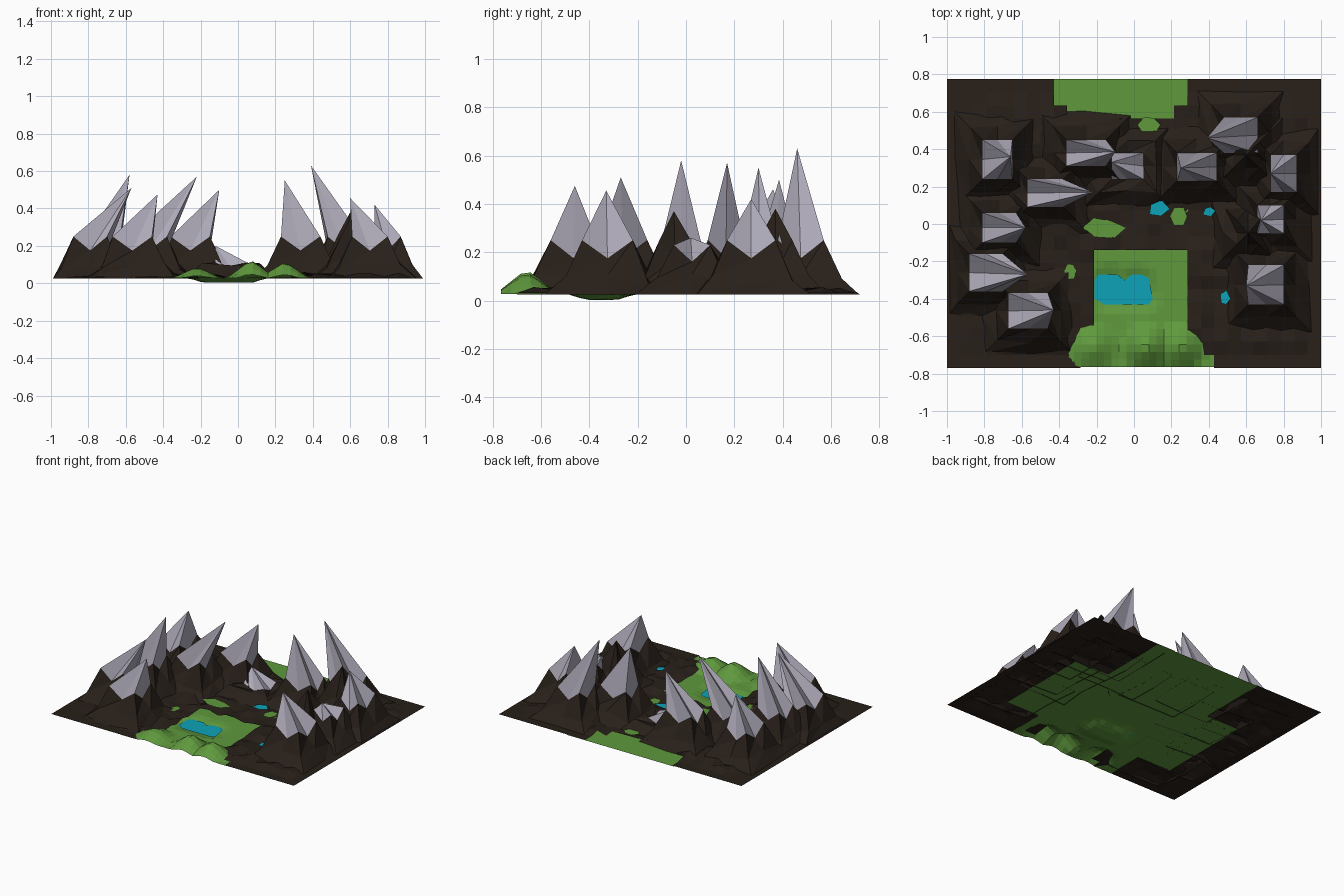
import bpy, bmesh, math, random

if "Cube" in bpy.data.objects:
    bpy.data.objects.remove(bpy.data.objects["Cube"])
random.seed(4)


def material(name, rgb):
    m = bpy.data.materials.new(name)
    m.diffuse_color = (*rgb, 1)
    m.use_nodes = True
    m.node_tree.nodes["Principled BSDF"].inputs["Base Color"].default_value = m.diffuse_color
    return m


ROCK = material("rock", (0.021, 0.014, 0.010))
SNOW = material("snow", (0.42, 0.40, 0.48))
GRASS = material("grass", (0.115, 0.32, 0.047))
WATER = material("water", (0.004, 0.36, 0.48))


def finish(name, bm, mats):
    me = bpy.data.meshes.new(name)
    bm.to_mesh(me)
    bm.free()
    for m in mats:
        me.materials.append(m)
    ob = bpy.data.objects.new(name, me)
    bpy.context.collection.objects.link(ob)
    return ob


def sheet(name, x0, x1, y0, y1, nx, ny, height, mat, keep):
    """Flat-shaded height field; keep() chooses cells by their centre."""
    bm = bmesh.new()
    xs = [x0 + (x1 - x0) * i / nx for i in range(nx + 1)]
    ys = [y0 + (y1 - y0) * j / ny for j in range(ny + 1)]
    v = [[bm.verts.new((x, y, height(x, y))) for y in ys] for x in xs]
    for i in range(nx):
        for j in range(ny):
            if keep((xs[i] + xs[i + 1]) / 2, (ys[j] + ys[j + 1]) / 2):
                bm.faces.new((v[i][j], v[i + 1][j], v[i + 1][j + 1], v[i][j + 1]))
    bmesh.ops.delete(bm, geom=[p for p in bm.verts if not p.link_faces], context='VERTS')
    return finish(name, bm, [mat])


# Mountains: snow-line rectangle x0, x1, y0, y1, then tip x, y, z
PEAKS = [
    (-0.81, -0.65, 0.24, 0.45, -0.66, 0.36, 0.46),
    (-0.81, -0.63, -0.10, 0.06, -0.58, -0.02, 0.58),
    (-0.88, -0.70, -0.36, -0.16, -0.57, -0.27, 0.51),
    (-0.67, -0.46, -0.56, -0.37, -0.43, -0.46, 0.475),
    (-0.57, -0.38, 0.09, 0.24, -0.22, 0.17, 0.57),
    (-0.36, -0.15, 0.31, 0.45, -0.10, 0.385, 0.50),
    (0.23, 0.44, 0.23, 0.38, 0.25, 0.30, 0.55),
    (0.48, 0.66, 0.38, 0.57, 0.39, 0.46, 0.63),
    (0.73, 0.87, 0.17, 0.37, 0.73, 0.27, 0.42),
    (0.61, 0.80, -0.43, -0.22, 0.60, -0.33, 0.455),
]
SQUARE = [(-1, -1), (0, -1), (1, -1), (1, 0), (1, 1), (0, 1), (-1, 1), (-1, 0)]


def mountain(name, x0, x1, y0, y1, tx, ty, tz, snowy=True, top=0.25):
    """Square rock skirt in three rings, then a sharp leaning tip."""
    cx, cy, hx, hy = (x0 + x1) / 2, (y0 + y1) / 2, (x1 - x0) / 2, (y1 - y0) / 2
    bm = bmesh.new()
    rings = []
    for grow, z in ((0.145, 0.025), (0.07, 0.085), (0, top)):
        ring = []
        for i, (sx, sy) in enumerate(SQUARE):
            j = random.uniform(0.85, 1.1) if grow else 1
            px = cx + sx * (hx + grow * j)
            py = cy + sy * (hy + grow * j)
            zz = z
            if grow == 0:
                zz = z * (1 if i % 2 == 0 else 0.7)
            elif z > 0.05:
                zz = z * random.uniform(0.8, 1.3)
            ring.append(bm.verts.new((max(-0.99, min(0.99, px)), max(-0.75, min(0.75, py)), zz)))
        rings.append(ring)
    for a, b in zip(rings, rings[1:]):
        for i in range(8):
            k = (i + 1) % 8
            bm.faces.new((a[i], a[k], b[k]))
            bm.faces.new((a[i], b[k], b[i]))
    tip = bm.verts.new((tx, ty, tz))
    for i in range(8):
        f = bm.faces.new((rings[-1][i], rings[-1][(i + 1) % 8], tip))
        f.material_index = 1 if snowy else 0
    finish(name, bm, [ROCK, SNOW])


for n, p in enumerate(PEAKS):
    mountain(f"mountain_{n + 1}", *p)
mountain("bare_peak_back", 0.53, 0.67, 0.30, 0.44, 0.60, 0.37, 0.38, False)
mountain("bare_peak_side", 0.55, 0.67, -0.11, 0.02, 0.61, -0.05, 0.37, False)

# Low snowy shoulders
mountain("snowy_ledge", -0.12, 0.05, 0.24, 0.38, -0.12, 0.33, 0.20, top=0.11)
mountain("snowy_shoulder", 0.66, 0.80, -0.05, 0.10, 0.68, 0.02, 0.26, top=0.23)


# Rocky ground, open where the meadow shows
def rock_keep(x, y):
    front = -0.20 < x < 0.29 and y < -0.14
    corner = -0.28 < x < 0.43 and y < -0.68
    back = -0.43 < x < 0.29 and y > 0.66 or -0.36 < x < 0.22 and y > 0.57
    return not (front or corner or back)


def rock_height(x, y):
    if abs(x) > 0.92 or abs(y) > 0.68:
        return 0.031
    if -0.3 < x < 0.3:
        return random.uniform(0.026, 0.05)
    return random.uniform(0.029, 0.06)


sheet("rocky_ground", -1, 1, -0.77, 0.775, 28, 22, rock_height, ROCK, rock_keep)

# Meadow: low hills along the front edge, hollow for the lake
HILLS = [(-0.22, -0.66, 0.065), (0.07, -0.66, 0.105), (0.25, -0.66, 0.095)]


def bump(x, y, cx, cy, r):
    return max(0, 1 - math.hypot(x - cx, y - cy) / r)


def meadow_height(x, y):
    z = 0.027 + max(h * bump(x, y, cx, cy, 0.13) for cx, cy, h in HILLS)
    hollow = max(bump(x, y, cx, cy, 0.12) for cx, cy in
                 [(-0.14, -0.36), (-0.12, -0.33), (-0.05, -0.37), (0.02, -0.34), (0.03, -0.37)])
    return max(0.003, z - 0.04 * hollow)


def meadow_keep(x, y):
    return -0.45 < x < 0.45 or -0.5 < y < 0.25


sheet("meadow", -0.72, 0.72, -0.765, 0.775, 36, 38, meadow_height, GRASS, meadow_keep)


# Ragged flat patches
def patch(name, cx, cy, rx, ry, z, mat, n=6):
    bm = bmesh.new()
    vs = []
    for i in range(n):
        a = math.tau * i / n
        k = random.uniform(0.7, 1.15)
        vs.append(bm.verts.new((cx + rx * k * math.cos(a), cy + ry * k * math.sin(a), z)))
    bm.faces.new(vs)
    finish(name, bm, [mat])


# Grass breaking through the rock
for n, (x, y, rx, ry) in enumerate([(-0.16, -0.02, 0.11, 0.06), (-0.34, -0.25, 0.04, 0.05),
                                    (0.24, 0.04, 0.045, 0.05), (0.08, 0.53, 0.06, 0.05)]):
    patch(f"grass_patch_{n + 1}", x, y, rx, ry, 0.05, GRASS)

# Lake (outline cut by the hollow) and scattered pools
bm = bmesh.new()
bm.faces.new([bm.verts.new((x, y, 0.018)) for x, y in
              [(-0.21, -0.40), (-0.16, -0.43), (0.08, -0.43), (0.10, -0.40), (0.08, -0.29),
               (0.04, -0.27), (-0.01, -0.27), (-0.05, -0.30), (-0.09, -0.27), (-0.21, -0.27)]])
finish("lake", bm, [WATER])
for n, (x, y, rx, ry) in enumerate([(0.13, 0.08, 0.06, 0.05), (0.40, 0.07, 0.035, 0.03),
                                    (0.50, -0.12, 0.05, 0.07), (0.485, -0.40, 0.03, 0.045)]):
    patch(f"pool_{n + 1}", x, y, rx, ry, 0.06, WATER, 5)
